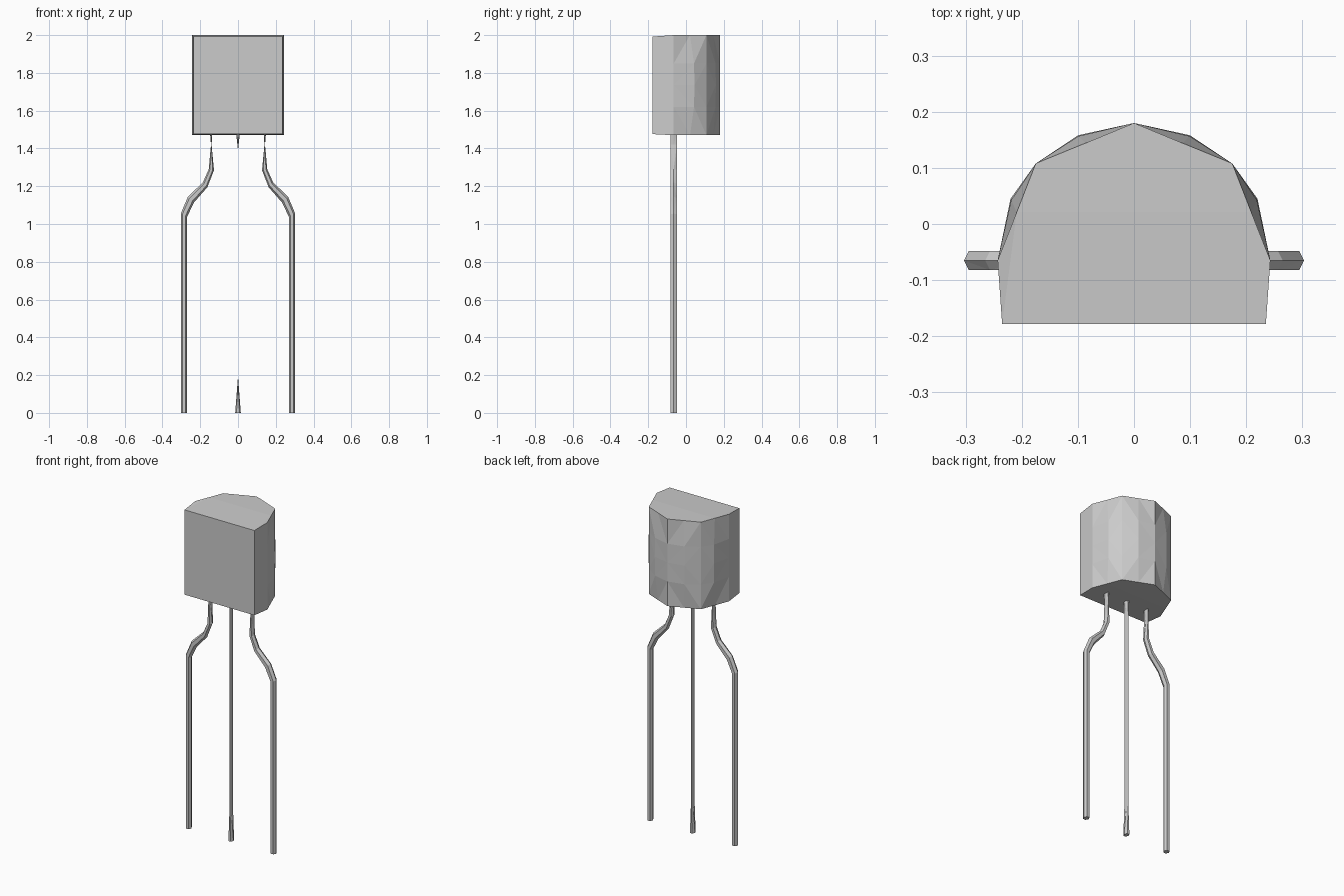
import bpy, bmesh
from math import cos, sin, pi

if "Cube" in bpy.data.objects:
    bpy.data.objects.remove(bpy.data.objects["Cube"])


def loft(name, rings):
    """Skin a stack of closed rings with flat faces and capped ends."""
    bm = bmesh.new()
    layers = [[bm.verts.new(p) for p in ring] for ring in rings]
    n = len(layers[0])
    for a, b in zip(layers, layers[1:]):
        for i in range(n):
            j = (i + 1) % n
            bm.faces.new((a[i], a[j], b[j], b[i]))
    bm.faces.new(layers[0])
    bm.faces.new(layers[-1])
    bmesh.ops.triangulate(bm, faces=bm.faces[:])
    bmesh.ops.recalc_face_normals(bm, faces=bm.faces[:])
    mesh = bpy.data.meshes.new(name)
    bm.to_mesh(mesh)
    bm.free()
    obj = bpy.data.objects.new(name, mesh)
    bpy.context.collection.objects.link(obj)
    return obj


# Body: D-shaped case, coarse at both ends and rounder through the middle
coarse = [(0.243, -0.065), (0.209, 0.021), (0.175, 0.108), (0.087, 0.144)]
rounded = [(0.243, -0.065), (0.220, 0.045), (0.175, 0.108), (0.100, 0.158)]


def body_ring(z, bulge, front_z):
    half = [(c[0] + (r[0] - c[0]) * bulge, c[1] + (r[1] - c[1]) * bulge)
            for c, r in zip(coarse, rounded)]
    right = [(0.235, -0.178, front_z)] + [(x, y, z) for x, y in half]
    left = [(-x, y, h) for x, y, h in reversed(right)]
    return right + [(0, 0.18, z)] + left


loft("case", [body_ring(1.47, 0, 1.476),
              body_ring(1.62, 0.9, 1.62),
              body_ring(1.735, 1, 1.735),
              body_ring(1.85, 0.9, 1.85),
              body_ring(2.0, 0, 1.992)])

# Legs: six-sided wires, each station given by its inner and outer edge (x, z)
LEG_Y, LEG_R = -0.065, 0.0195


def leg(name, stations, side=1):
    rings = []
    for xi, zi, xo, zo in stations:
        ring = []
        for k in range(6):
            a = k * pi / 3
            t = 0.5 + 0.5 * cos(a)
            ring.append((side * (xi + (xo - xi) * t),
                         LEG_Y + LEG_R * sin(a), zi + (zo - zi) * t))
        rings.append(ring)
    return loft(name, rings)


bent = [(0.269, 0, 0.303, 0), (0.269, 1.04, 0.303, 1.055),
        (0.232, 1.115, 0.265, 1.145), (0.162, 1.195, 0.186, 1.22),
        (0.127, 1.285, 0.155, 1.29), (0.140, 1.42, 0.143, 1.42),
        (0.136, 1.48, 0.148, 1.48)]
leg("right_leg", bent)
leg("left_leg", bent, -1)

# Middle leg is pinched to a thin blade between its two ends
leg("middle_leg", [(-0.015, 0, 0.015, 0), (-0.001, 0.18, 0.001, 0.18),
                   (-0.001, 1.40, 0.001, 1.40), (-0.01, 1.48, 0.01, 1.48)])
